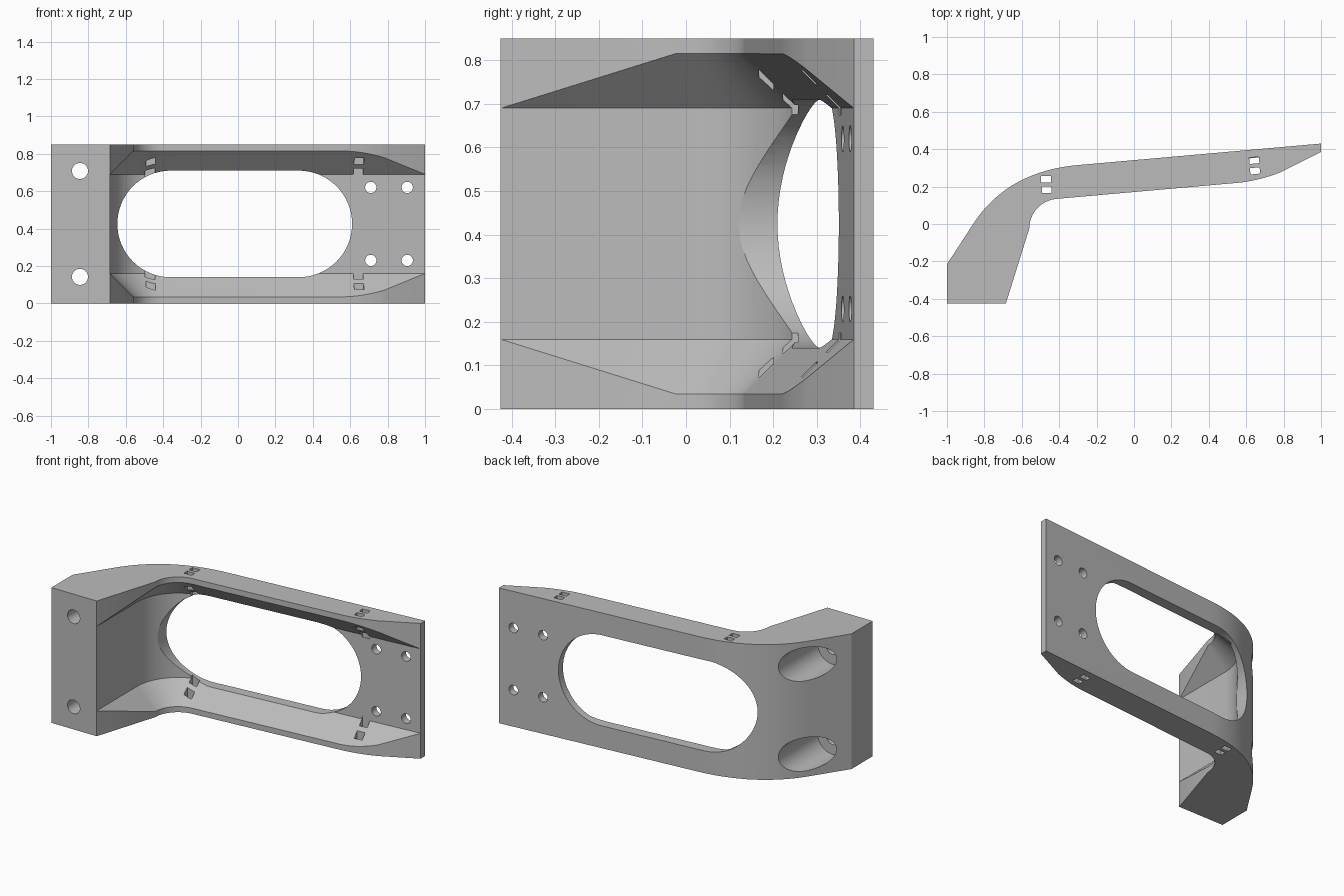
import bpy, bmesh, math
from mathutils import Vector, Matrix

cube = bpy.data.objects.get("Cube")
if cube:
    bpy.data.objects.remove(cube, do_unlink=True)

HEIGHT, MID = 0.85, 0.425
SLOPE = 0.0885                      # lean of the long arm in plan
TILT = math.atan(SLOPE)
CENTRE = Vector((-0.40, -0.025))    # shared centre of the inner bend

grey = bpy.data.materials.new("light_grey")
grey.use_nodes = True
grey.diffuse_color = (0.5, 0.5, 0.5, 1)
grey.node_tree.nodes["Principled BSDF"].inputs["Base Color"].default_value = (0.5, 0.5, 0.5, 1)


def quad_curve(a, b, c, n=20):
    a, b, c = Vector(a), Vector(b), Vector(c)
    return [a * (1 - t) ** 2 + b * 2 * t * (1 - t) + c * t * t
            for t in (i / n for i in range(n + 1))]


def bend(radius, n=20):
    """Arc from facing -x round to the normal of the long arm."""
    end = math.pi / 2 + TILT
    return [CENTRE + radius * Vector((math.cos(a), math.sin(a)))
            for a in (math.pi + (end - math.pi) * i / n for i in range(n + 1))]


def loft(name, rings):
    """Solid through a list of matching point rings, capped at both ends."""
    bm = bmesh.new()
    rows = [[bm.verts.new(p) for p in ring] for ring in rings]
    n = len(rows[0])
    for r0, r1 in zip(rows, rows[1:]):
        for i in range(n):
            j = (i + 1) % n
            bm.faces.new((r0[i], r0[j], r1[j], r1[i]))
    bm.faces.new(rows[0])
    bm.faces.new(rows[-1])
    bmesh.ops.recalc_face_normals(bm, faces=bm.faces[:])
    mesh = bpy.data.meshes.new(name)
    bm.to_mesh(mesh)
    bm.free()
    obj = bpy.data.objects.new(name, mesh)
    obj.data.materials.append(grey)
    bpy.context.collection.objects.link(obj)
    return obj


def prism_y(name, outline, y0, y1):
    """Extrude an x-z outline along y."""
    return loft(name, [[(x, y, z) for x, z in outline] for y in (y0, y1)])


def circle(cx, cz, r, n=40, start=0.0, sweep=2 * math.pi, closed=True):
    k = n if closed else n - 1
    return [(cx + r * math.cos(start + sweep * i / k),
             cz + r * math.sin(start + sweep * i / k)) for i in range(n)]


def cut(target, cutter):
    cutter.hide_render = True
    mod = target.modifiers.new("cut", 'BOOLEAN')
    mod.operation, mod.solver, mod.object = 'DIFFERENCE', 'EXACT', cutter
    bpy.context.view_layer.objects.active = target
    bpy.ops.object.modifier_apply(modifier=mod.name)
    bpy.data.objects.remove(cutter, do_unlink=True)


# Bracket body: plan outline extruded upward
outline = [Vector((-1, -0.425)), Vector((-0.685, -0.425))]
outline += bend(0.16)
outline += quad_curve((0.55, 0.2197), (0.66, 0.2294), (0.78, 0.275))
outline += [Vector((1, 0.385)), Vector((1, 0.43))]
outline += quad_curve((-0.30, 0.315), (-0.677, 0.2816), (-0.86, 0.0))
outline += [Vector((-1, -0.215))]
body = loft("bracket_body", [[(p.x, p.y, z) for p in outline] for z in (0, HEIGHT)])

# Channel between the flanges: trapezoid swept along the web's front face
path = [Vector((-0.685, -0.7))] + bend(0.285)
path += [Vector((1, 0.385)), Vector((1.3, 0.385 + 0.3 * SLOPE))]
arm_normal = Vector((SLOPE, -1)).normalized()
DEPTH = 0.14
rings = []
for i, p in enumerate(path):
    if i == 0:
        nrm = Vector((1, 0))
    elif i >= len(path) - 2:
        nrm = arm_normal
    else:
        nrm = (CENTRE - p).normalized()
    q = p + nrm * DEPTH
    rings.append([(p.x, p.y, 0.16), (q.x, q.y, 0.16 - DEPTH),
                  (q.x, q.y, HEIGHT - 0.16 + DEPTH), (p.x, p.y, HEIGHT - 0.16)])
cut(body, loft("channel_cutter", rings))

# Long rounded window through the web
window = circle(0.325, MID, 0.285, 33, -math.pi / 2, math.pi, False)
window += circle(-0.36, MID, 0.285, 33, math.pi / 2, math.pi, False)
cut(body, prism_y("window_cutter", window, -1, 1))

for side in (-1, 1):
    # Mounting holes in the thick foot, with wide bores from the back
    z = MID + side * 0.283
    cut(body, prism_y("foot_hole_cutter", circle(-0.845, z, 0.043), -1, 1))
    cut(body, prism_y("foot_bore_cutter", circle(-0.845, z, 0.105, 64), -0.25, 1))
    # Small holes at the thin end
    for x in (0.71, 0.905):
        cut(body, prism_y("end_hole_cutter", circle(x, MID + side * 0.195, 0.03), -1, 1))
    # Paired strap slots through the flanges
    for x, y, angle in ((-0.467, 0.184, 0), (-0.47, 0.24, 0),
                        (0.647, 0.284, TILT), (0.643, 0.34, TILT)):
        rot = Matrix.Rotation(angle, 2)
        corners = [Vector((x, y)) + rot @ Vector((sx * 0.026, sy * 0.017))
                   for sx, sy in ((-1, -1), (1, -1), (1, 1), (-1, 1))]
        z0, z1 = sorted((MID + side * 0.25, MID + side * 0.6))
        cut(body, loft("slot_cutter", [[(c.x, c.y, zz) for c in corners] for zz in (z0, z1)]))

# Smooth curved faces, keep edges crisp
bpy.ops.object.select_all(action='DESELECT')
body.select_set(True)
bpy.context.view_layer.objects.active = body
bpy.ops.object.shade_smooth_by_angle(angle=math.radians(25))
